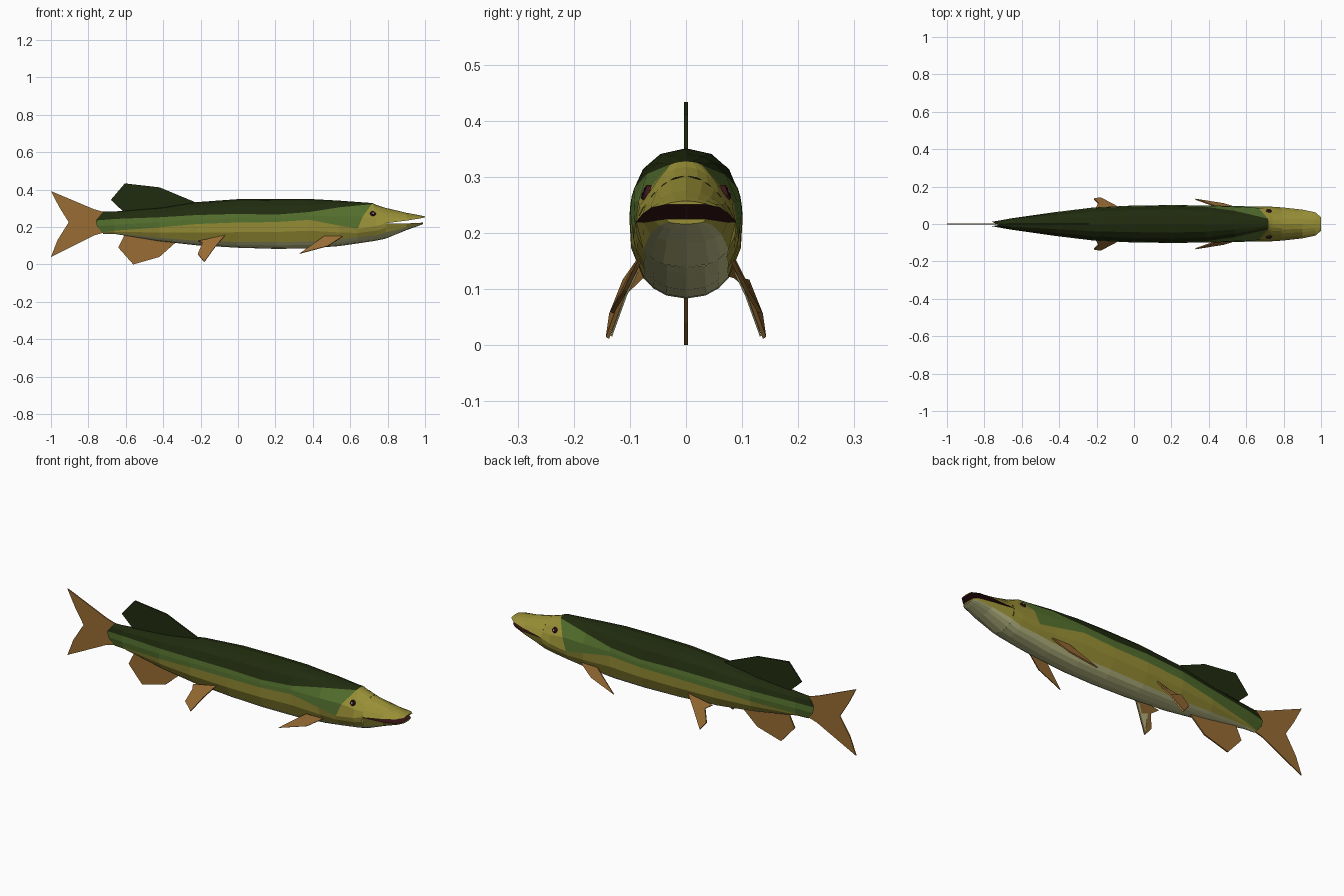
import bpy, bmesh, math
from mathutils import Vector

if "Cube" in bpy.data.objects:
    bpy.data.objects.remove(bpy.data.objects["Cube"])


def material(name, rgb):
    m = bpy.data.materials.new(name)
    lin = [((c / 255 + 0.055) / 1.055) ** 2.4 for c in rgb]
    m.diffuse_color = (*lin, 1)
    m.use_nodes = True
    m.node_tree.nodes["Principled BSDF"].inputs["Base Color"].default_value = m.diffuse_color
    return m


DARK, GREEN, OLIVE, CREAM, FIN, MOUTH, PUPIL, WHITE = range(8)
MATS = [material("dark green", (32, 43, 14)), material("mid green", (84, 112, 46)),
        material("olive yellow", (152, 143, 54)), material("belly cream", (192, 192, 138)),
        material("fin brown", (152, 108, 52)), material("mouth maroon", (60, 22, 26)),
        material("pupil black", (16, 10, 10)), material("glint white", (235, 235, 235))]


def finish(name, bm):
    bmesh.ops.recalc_face_normals(bm, faces=bm.faces)
    me = bpy.data.meshes.new(name)
    bm.to_mesh(me)
    bm.free()
    for m in MATS:
        me.materials.append(m)
    ob = bpy.data.objects.new(name, me)
    bpy.context.collection.objects.link(ob)
    return ob


def half_width(w, h, taper):
    # Rounded section, narrowing towards the top of the head
    h = max(-1, min(1, h))
    return w * (1 - abs(h) ** 2.4) ** (1 / 2.2) * (1 - taper * max(h, 0))


def ring(x, w, top, bot, rows, taper=0.0, lean=lambda h: 0):
    # Mirrored cross-section through the given heights
    mid, half = (top + bot) / 2, (top - bot) / 2
    right, left = [], []
    for z in rows:
        h = (z - mid) / half
        y = half_width(w, h, taper)
        p = x + lean(h)
        right.append((p, -y, z))
        if y > 1e-5:
            left.append((p, y, z))
    return right + left[::-1]


def loft(name, rings, colour, n_rows, caps):
    bm = bmesh.new()
    vs = [[bm.verts.new(p) for p in r] for r in rings]
    n = len(vs[0])
    for i in range(len(vs) - 1):
        for j in range(n):
            k = (j + 1) % n
            f = bm.faces.new((vs[i][j], vs[i][k], vs[i + 1][k], vs[i + 1][j]))
            # Segment index counted from the first row on either side
            f.material_index = colour(i, j if j < n_rows - 1 else n - 1 - j, j)
    for idx, c in caps:
        bm.faces.new(vs[idx]).material_index = c
    return finish(name, bm)


def mix(a, b, t):
    return a + (b - a) * t


# Body: x, half width, top, bottom, dark edge, green edge, belly edge, taper
BODY = [(-.77, .012, .283, .163, .235, .172, .167, 0),
        (-.66, .030, .283, .163, .243, .180, .168, 0),
        (-.42, .064, .302, .124, .252, .198, .143, 0),
        (-.22, .088, .333, .102, .264, .216, .126, 0),
        (0, .099, .349, .089, .270, .224, .120, 0),
        (.2, .101, .351, .083, .266, .226, .120, 0),
        (.38, .100, .350, .085, .280, .238, .122, 0),
        (.54, .096, .341, .098, .305, .208, .134, .08),
        (.66, .096, .328, .112, .322, .190, .146, .25),
        (.74, .093, .318, .127, .290, .205, .156, .36),
        (.79, .089, .302, .138, .270, .220, .170, .38)]
rings = []
for i, (x, w, top, bot, d, g, c, tp) in enumerate(BODY):
    rows = [top, mix(top, d, .12), mix(top, d, .45), d, mix(d, g, .5), g,
            mix(g, c, .5), c, mix(c, bot, .5), mix(c, bot, .85), bot]
    lean = lambda h: 0
    if i == 0:
        lean = lambda h: .05 * abs(h)
    elif i == 8:
        # Gill edge sweeps back down the cheek
        lean = lambda h: -.02 + .08 * max(h, 0)
    rings.append(ring(x, w, top, bot, rows, tp, lean))


def body_colour(i, s, j):
    if s >= 7:
        return CREAM
    if i >= 8 or s >= 5:
        return OLIVE
    return DARK if s < 3 else GREEN


loft("body", rings, body_colour, 11, [(0, GREEN)])

# Upper jaw: x, half width, top, lip
UPPER = [(.79, .089, .302, .220), (.90, .077, .276, .234),
         (.97, .062, .263, .245), (1.0, .036, .257, .251)]
rings = [ring(x, w, t, 2 * lip - t, [mix(t, lip, f) for f in (0, .1, .3, .6, 1)], .38)
         for x, w, t, lip in UPPER]
loft("upper_jaw", rings, lambda i, s, j: MOUTH if j == 4 else OLIVE, 5, [(-1, OLIVE)])

# Lower jaw: x, half width, lip, bottom
LOWER = [(.79, .089, .220, .138), (.90, .075, .219, .183),
         (.97, .056, .222, .208), (.99, .036, .225, .216)]
rings = [ring(x, w, 2 * lip - b, b, [mix(b, lip, f) for f in (0, .08, .22, .4, 1)])
         for x, w, lip, b in LOWER]


def jaw_colour(i, s, j):
    if j == 4:
        return MOUTH
    return OLIVE if s == 3 else CREAM


loft("lower_jaw", rings, jaw_colour, 5, [(-1, OLIVE)])


def fin(name, pts, colour, thick):
    # Flat outline given thickness along its own normal
    pts = [Vector(p) for p in pts]
    nrm = Vector()
    for a, b in zip(pts, pts[1:] + pts[:1]):
        nrm += a.cross(b)
    off = nrm.normalized() * thick / 2
    bm = bmesh.new()
    a = [bm.verts.new(p + off) for p in pts]
    b = [bm.verts.new(p - off) for p in pts]
    bm.faces.new(a)
    bm.faces.new(b[::-1])
    for i in range(len(pts)):
        k = (i + 1) % len(pts)
        bm.faces.new((a[i], b[i], b[k], a[k]))
    for f in bm.faces:
        f.material_index = colour
    return finish(name, bm)


# Fins on the centre line
fin("dorsal_fin", [(x, 0, z) for x, z in
    [(-.21, .325), (-.42, .412), (-.605, .433), (-.68, .345), (-.60, .27), (-.4, .28)]], DARK, .008)
fin("tail_fin", [(x, 0, z) for x, z in
    [(-.70, .275), (-.77, .295), (-1, .392), (-.955, .305), (-.905, .225),
     (-.965, .13), (-1, .04), (-.77, .155), (-.70, .175)]], FIN, .006)
fin("anal_fin", [(x, 0, z) for x, z in
    [(-.33, .12), (-.42, .04), (-.56, 0), (-.64, .09), (-.60, .17), (-.42, .15)]], FIN, .007)

# Paired fins and eyes
for side, s in (("right", -1), ("left", 1)):
    fin("pelvic_fin_" + side, [(x, s * y, z) for x, y, z in
        [(-.07, .082, .155), (-.125, .112, .09), (-.18, .14, .013),
         (-.215, .134, .055), (-.19, .110, .115), (-.21, .075, .125)]], FIN, .007)
    # Pale lining on the inner leading half of the pelvic fin
    fin("pelvic_lining_" + side, [(x, s * (y - .005), z - .002) for x, y, z in
        [(-.09, .092, .132), (-.125, .112, .09), (-.178, .138, .018),
         (-.17, .110, .108)]], CREAM, .003)
    fin("pectoral_fin_" + side, [(x, s * y, z) for x, y, z in
        [(.56, .083, .150), (.46, .086, .150), (.33, .132, .058), (.48, .108, .098)]], FIN, .007)
    nrm = Vector((.12, s, .42)).normalized()
    for name, r, depth, col in (("eye_", .016, .008, MOUTH), ("pupil_", .009, .011, PUPIL),
                                ("glint_", .0045, .013, WHITE)):
        bm = bmesh.new()
        bmesh.ops.create_cone(bm, cap_ends=True, segments=10, radius1=r, radius2=r * .8, depth=depth)
        for f in bm.faces:
            f.material_index = col
        ob = finish(name + side, bm)
        ob.rotation_euler = nrm.to_track_quat('Z', 'Y').to_euler()
        ob.location = (.722, s * .0715, .272)
